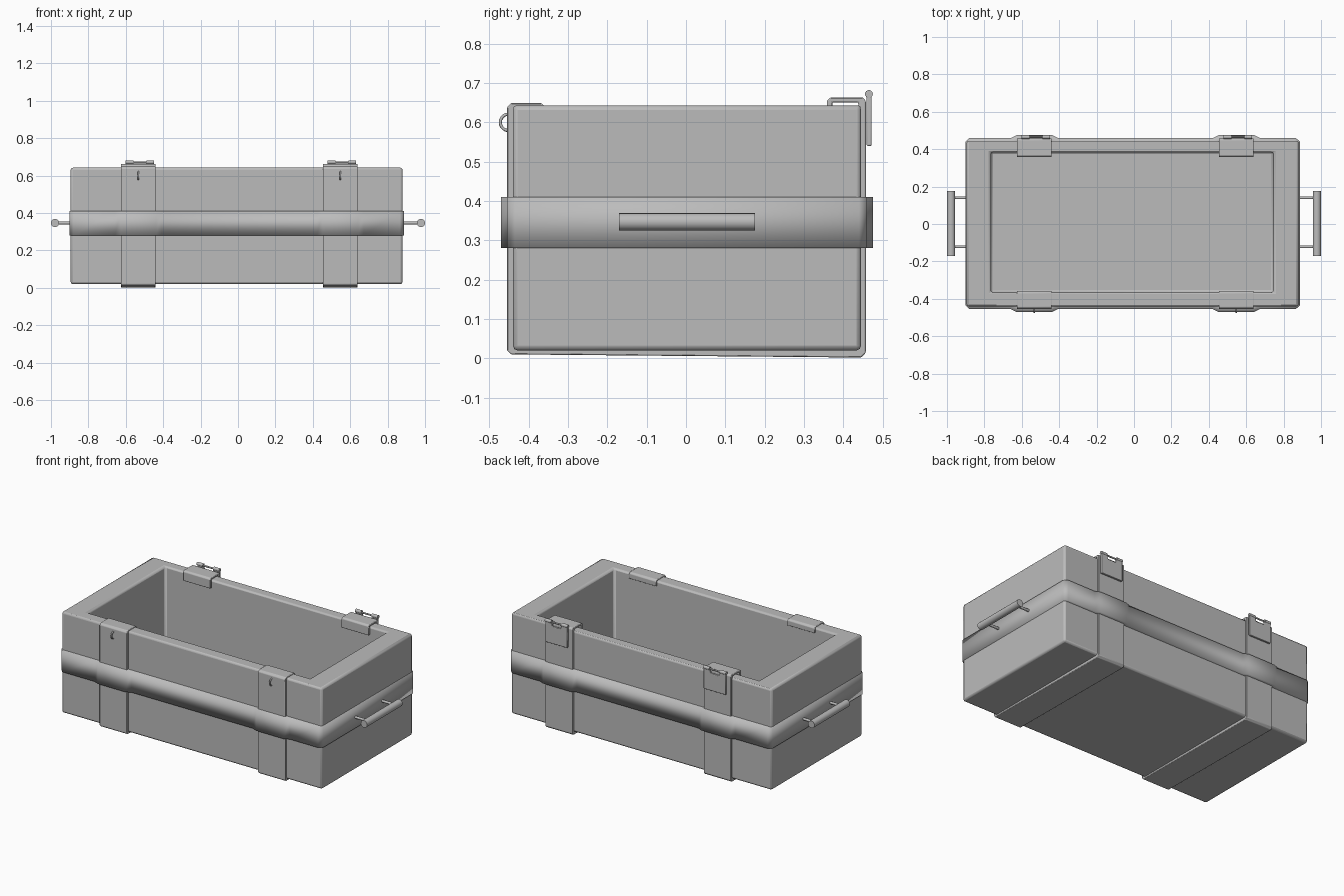
import bpy, bmesh, math
from mathutils import Vector, Matrix

if "Cube" in bpy.data.objects:
    bpy.data.objects.remove(bpy.data.objects["Cube"], do_unlink=True)

grey = bpy.data.materials.new("plain grey")
grey.use_nodes = True
COLOUR = (0.5, 0.5, 0.5, 1)
grey.diffuse_color = COLOUR
grey.node_tree.nodes["Principled BSDF"].inputs["Base Color"].default_value = COLOUR


def finish(bm, name, bevel=0.0, angle=40, segments=2):
    bmesh.ops.recalc_face_normals(bm, faces=bm.faces)
    mesh = bpy.data.meshes.new(name)
    bm.to_mesh(mesh)
    bm.free()
    obj = bpy.data.objects.new(name, mesh)
    bpy.context.collection.objects.link(obj)
    mesh.materials.append(grey)
    if bevel:
        mod = obj.modifiers.new("bevel", "BEVEL")
        mod.width, mod.segments, mod.limit_method = bevel, segments, "ANGLE"
    bpy.ops.object.select_all(action="DESELECT")
    obj.select_set(True)
    bpy.context.view_layer.objects.active = obj
    bpy.ops.object.shade_smooth_by_angle(angle=math.radians(angle))
    return obj


def add_box(bm, lo, hi):
    lo, hi = Vector(lo), Vector(hi)
    size = Matrix.Diagonal((*(hi - lo), 1))
    return bmesh.ops.create_cube(bm, size=1, matrix=Matrix.Translation((lo + hi) / 2) @ size)


def add_rod(bm, a, b, radius, sides=16):
    a, b = Vector(a), Vector(b)
    turn = (b - a).to_track_quat("Z", "Y").to_matrix().to_4x4()
    bmesh.ops.create_cone(bm, cap_ends=True, segments=sides, radius1=radius, radius2=radius,
                          depth=(b - a).length, matrix=Matrix.Translation((a + b) / 2) @ turn)


def prism(points, axis_vector):
    bm = bmesh.new()
    face = bm.faces.new([bm.verts.new(p) for p in points])
    ext = bmesh.ops.extrude_face_region(bm, geom=[face])
    moved = [v for v in ext["geom"] if isinstance(v, bmesh.types.BMVert)]
    bmesh.ops.translate(bm, verts=moved, vec=axis_vector)
    return bm


# Open crate: a box whose top is inset and sunk
bm = bmesh.new()
add_box(bm, (-0.895, -0.44, 0.02), (0.88, 0.445, 0.643))
top = max(bm.faces, key=lambda f: f.calc_center_median().z)
bmesh.ops.inset_region(bm, faces=[top], thickness=0.05)
for v in top.verts:
    v.co.x = 0.745 if v.co.x > 0 else -0.765
    v.co.y = 0.385 if v.co.y > 0 else -0.365
floor = bmesh.ops.extrude_face_region(bm, geom=[top])["geom"]
bmesh.ops.translate(bm, verts=[v for v in floor if isinstance(v, bmesh.types.BMVert)],
                    vec=(0, 0, -0.54))
if top.is_valid:
    bmesh.ops.delete(bm, geom=[top], context="FACES_ONLY")
finish(bm, "crate_body", 0.012)

# Waist band that steps outward over the straps
STRAPS = (-0.533, 0.547)
front, back = [], []
for cx in STRAPS:
    for dx, out in ((-0.125, 0), (-0.095, 0.015), (0.095, 0.015), (0.125, 0)):
        front.append((cx + dx, -0.455 - out, 0.28))
        back.append((cx + dx, 0.46 + out, 0.28))
outline = ([(-0.9, -0.435, 0.28), (-0.88, -0.455, 0.28)] + front
           + [(0.865, -0.455, 0.28), (0.887, -0.435, 0.28)]
           + [(0.887, 0.44, 0.28), (0.865, 0.46, 0.28)] + back[::-1]
           + [(-0.88, 0.46, 0.28), (-0.9, 0.44, 0.28)])
bm = prism(outline, (0, 0, 0.13))
# keep only the outer wall, with edges turned in to the crate
caps = [f for f in bm.faces if len(f.verts) > 4]
bmesh.ops.inset_region(bm, faces=caps, thickness=0.03)
bmesh.ops.delete(bm, geom=[f for f in bm.faces if len(f.verts) > 4], context="FACES")
finish(bm, "waist_band", angle=120)

for side, cx in zip(("right", "left"), STRAPS):
    # Strap wrapped under the crate and hooked over both rims
    outer = [(-0.358, 0.61), (-0.358, 0.64), (-0.368, 0.649), (-0.445, 0.649), (-0.455, 0.638),
             (-0.455, 0.02), (-0.445, 0.01), (0.445, 0.002), (0.457, 0.014),
             (0.457, 0.655), (0.45, 0.663), (0.367, 0.663), (0.358, 0.655), (0.358, 0.6)]
    inner = [(0.372, 0.6), (0.372, 0.651), (0.438, 0.651), (0.438, 0.025),
             (-0.435, 0.03), (-0.435, 0.638), (-0.37, 0.638), (-0.37, 0.61)]
    bm = prism([(cx - 0.093, y, z) for y, z in outer + inner], (0.186, 0, 0))
    finish(bm, side + "_strap", 0.003)

    # Small pull ring on the front
    bm = bmesh.new()
    steps, sides = 20, 8
    rings = []
    for i in range(steps):
        a = math.tau * i / steps
        ring = []
        for j in range(sides):
            b = math.tau * j / sides
            r = 0.021 + 0.004 * math.cos(b)
            ring.append(bm.verts.new((cx + 0.005 * math.sin(b),
                                      -0.451 + r * math.cos(a), 0.6 + r * math.sin(a))))
        rings.append(ring)
    for i in range(steps):
        p, q = rings[i], rings[(i + 1) % steps]
        for j in range(sides):
            k = (j + 1) % sides
            bm.faces.new((p[j], p[k], q[k], q[j]))
    finish(bm, side + "_front_ring", angle=60)

    # Hinged latch plate on the back, notched at the top
    lx = cx + 0.008
    profile = [(-0.075, 0.54), (0.075, 0.54), (0.075, 0.67), (0.035, 0.67),
               (0.028, 0.645), (-0.028, 0.645), (-0.035, 0.67), (-0.075, 0.67)]
    bm = prism([(lx + x, 0.459, z) for x, z in profile], (0, 0.013, 0))
    finish(bm, side + "_latch_plate", 0.003)
    bm = bmesh.new()
    for s in (-1, 1):
        add_rod(bm, (lx + s * 0.035, 0.465, 0.672), (lx + s * 0.077, 0.465, 0.672), 0.01)
    add_rod(bm, (lx - 0.04, 0.465, 0.67), (lx + 0.04, 0.465, 0.67), 0.005, 10)
    finish(bm, side + "_latch_hinge")

# Carrying handle on each end: round bar on two thin posts
for side, s in (("right", -1), ("left", 1)):
    bm = bmesh.new()
    add_rod(bm, (s * 0.978, -0.17, 0.347), (s * 0.978, 0.176, 0.347), 0.022, 20)
    for y in (-0.122, 0.14):
        add_rod(bm, (s * 0.87, y, 0.347), (s * 0.975, y, 0.347), 0.008, 10)
    finish(bm, side + "_handle")
